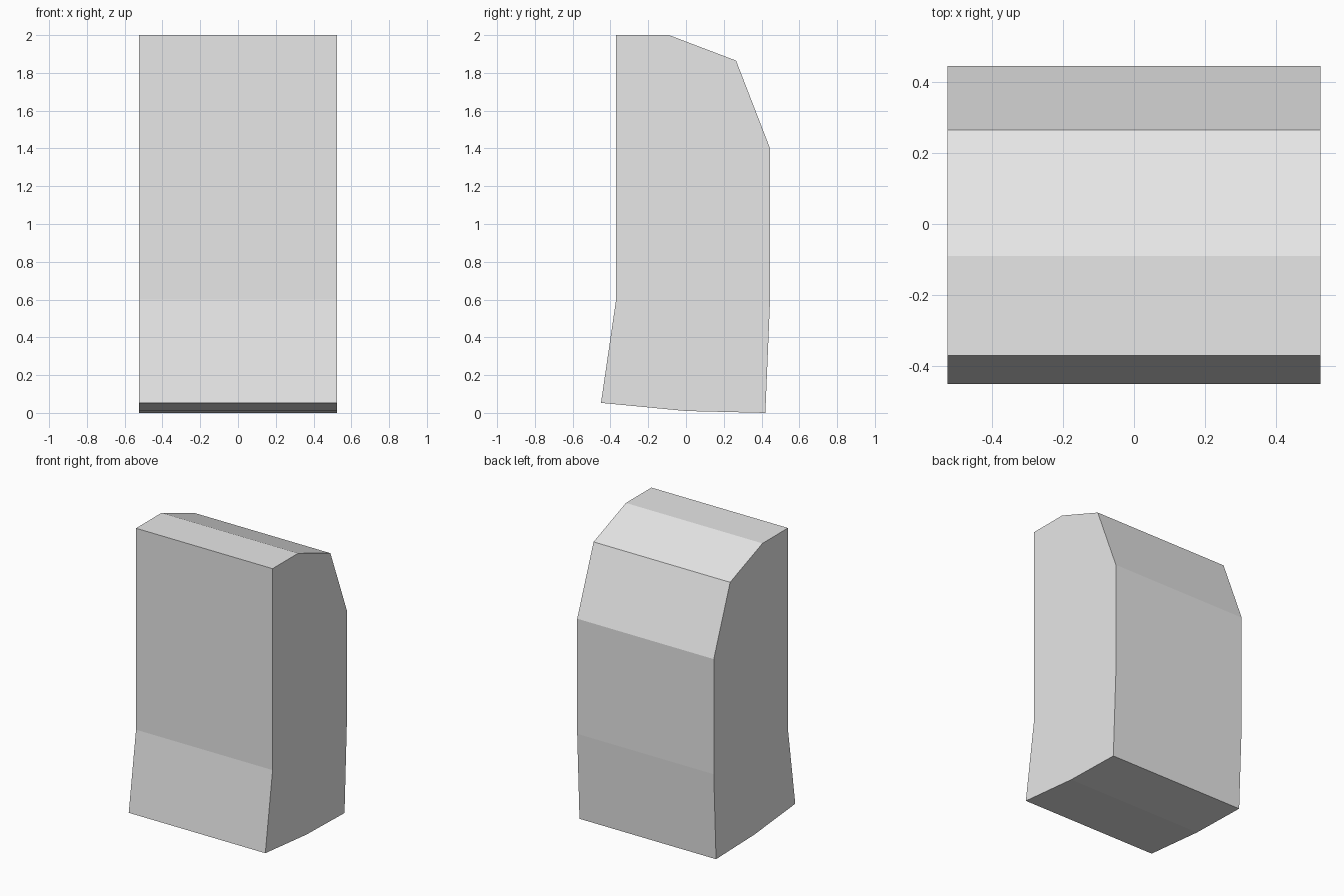
import bpy
import bmesh
from mathutils import Vector

default_cube = bpy.data.objects.get("Cube")
if default_cube:
    bpy.data.objects.remove(default_cube, do_unlink=True)

# Plain light grey for the whole block
grey = bpy.data.materials.new("light_grey")
grey.use_nodes = True
colour = (0.8, 0.8, 0.8, 1.0)
grey.diffuse_color = colour
grey.node_tree.nodes["Principled BSDF"].inputs["Base Color"].default_value = colour

# Side outline (y, z): underside, back, bevelled crown, front
HALF_WIDTH = 0.525
outline = [
    (-0.45, 0.053), (0.0, 0.01), (0.42, 0.0),
    (0.445, 0.6), (0.445, 1.4),
    (0.265, 1.865), (-0.09, 2.0),
    (-0.37, 2.0), (-0.37, 0.6),
]

# Extrude the outline across the width
bm = bmesh.new()
side = bm.faces.new([bm.verts.new((-HALF_WIDTH, y, z)) for y, z in outline])
extruded = bmesh.ops.extrude_face_region(bm, geom=[side], use_keep_orig=True)
moved = [g for g in extruded["geom"] if isinstance(g, bmesh.types.BMVert)]
bmesh.ops.translate(bm, verts=moved, vec=Vector((2 * HALF_WIDTH, 0, 0)))
bmesh.ops.recalc_face_normals(bm, faces=bm.faces)

mesh = bpy.data.meshes.new("bevelled_block")
bm.to_mesh(mesh)
bm.free()
mesh.materials.append(grey)
block = bpy.data.objects.new("bevelled_block", mesh)
bpy.context.collection.objects.link(block)
